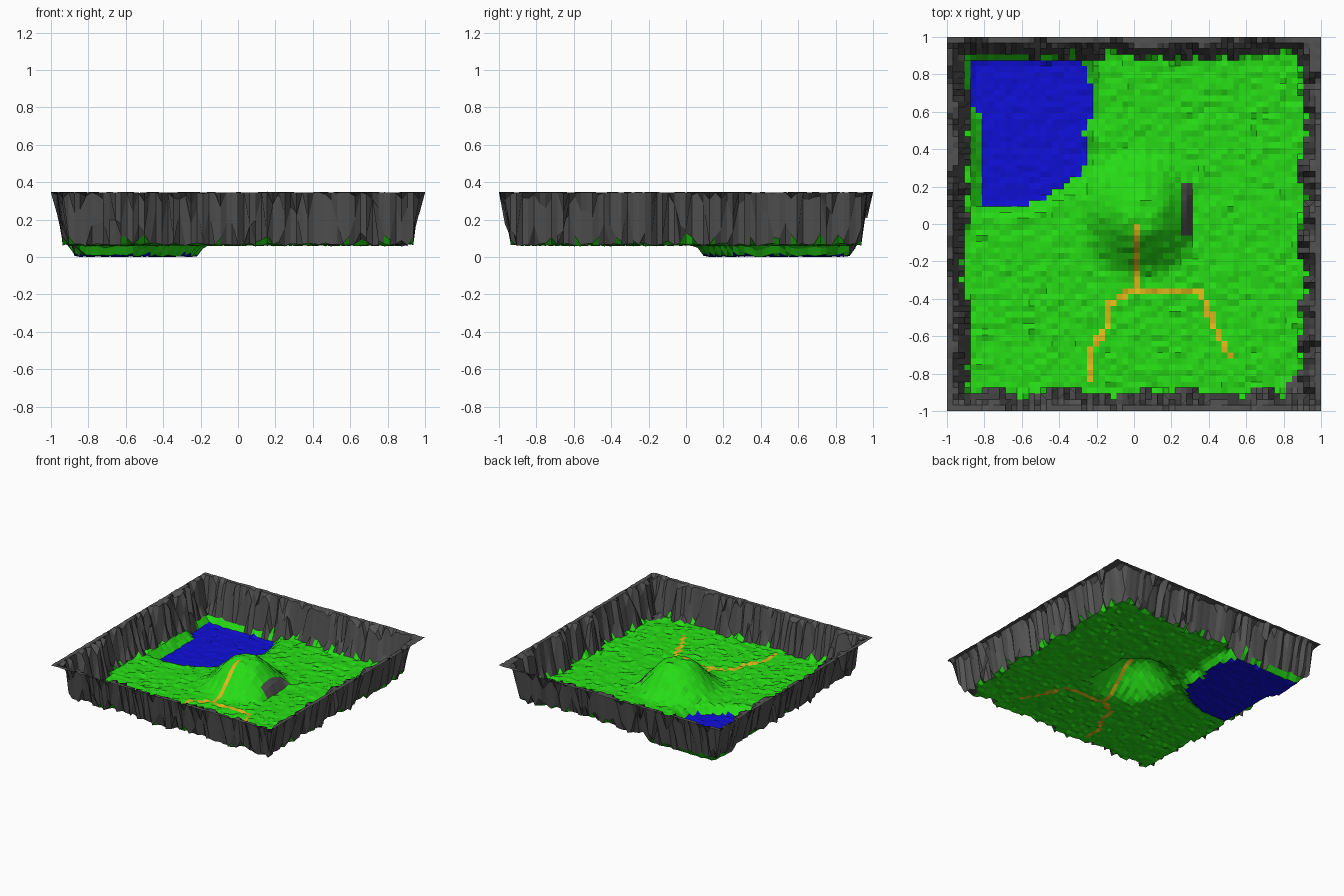
import bpy, bmesh, random
from mathutils import Vector, noise

if "Cube" in bpy.data.objects:
    bpy.data.objects.remove(bpy.data.objects["Cube"])

random.seed(4)
CELLS = 64
RIM, GROUND = 0.345, 0.06

LAKE = [(-.82, .10), (-.60, .10), (-.50, .13), (-.37, .20), (-.28, .28), (-.24, .38),
        (-.27, .50), (-.22, .58), (-.22, .72), (-.28, .87), (-.86, .87), (-.87, .65), (-.82, .58)]
PATHS = [[(.016, -.03), (.016, -.34), (-.13, -.43), (-.15, -.56), (-.23, -.67), (-.235, -.84)],
         [(.016, -.34), (.05, -.36), (.36, -.36), (.42, -.52), (.51, -.70)]]


def segment_distance(p, a, b):
    a, b = Vector(a), Vector(b)
    t = max(0, min(1, (p - a).dot(b - a) / (b - a).length_squared))
    return (p - a.lerp(b, t)).length


def line_distance(p, points):
    return min(segment_distance(p, a, b) for a, b in zip(points, points[1:]))


def lake_distance(p):
    """Signed distance to the shore, negative inside the lake."""
    ring = LAKE + LAKE[:1]
    inside = False
    for (ax, ay), (bx, by) in zip(ring, ring[1:]):
        if (ay > p.y) != (by > p.y) and p.x < ax + (bx - ax) * (p.y - ay) / (by - ay):
            inside = not inside
    d = line_distance(p, ring)
    return -d if inside else d


def smooth(t):
    t = max(0, min(1, t))
    return t * t * (3 - 2 * t)


def edge_distance(p):
    return 1 - max(abs(p.x), abs(p.y))


def height(p):
    # uneven meadow, sunk down at the lake
    shore = smooth((lake_distance(p) + 0.005) / 0.06)
    z = random.uniform(0, 0.010) + shore * (GROUND - 0.004 + random.uniform(0, 0.012))
    # central hill, cut off by a small cliff on the right
    if p.x < 0.29:
        r = (p - Vector((0.035, 0.05))).length
        z += 0.215 * smooth((0.36 - r) / 0.30)
    # ragged cliff wall round the border
    d = edge_distance(p)
    if d < 0.001:
        return RIM + random.uniform(-0.002, 0.004)
    w = 0.04 + 0.05 * noise.noise(Vector((p.x * 7, p.y * 7, 3))) + random.uniform(-0.02, 0.025)
    k = smooth(1 - (d - max(0, w)) / 0.055)
    return z + (RIM - z) * k


def face_colour(face):
    c = face.calc_center_median()
    p = c.xy
    top = max(v.co.z for v in face.verts)
    d = edge_distance(p)
    if d < 0.16 and top > 0.13:
        return 1
    if p.x > 0.8 and p.y < -0.78 and p.x - p.y > 1.68:
        return 1
    if 0.25 < p.x < 0.315 and -0.06 < p.y < 0.22:
        return 1
    if lake_distance(p) < 0:
        return 2
    if min(line_distance(p, path) for path in PATHS) < 0.017:
        return 3
    return 0


# terrain sheet
bm = bmesh.new()
bmesh.ops.create_grid(bm, x_segments=CELLS, y_segments=CELLS, size=1)
for v in bm.verts:
    v.co.z = height(v.co.xy)
for f in bm.faces:
    f.material_index = face_colour(f)
low = min(v.co.z for v in bm.verts)
for v in bm.verts:
    v.co.z -= low
mesh = bpy.data.meshes.new("terrain")
bm.to_mesh(mesh)
bm.free()

# meadow, rock, water and path colours
for name, colour in [("grass green", (.02, .72, .008)), ("rock grey", (.085, .085, .085)),
                     ("water blue", (.005, .005, .68)), ("path yellow", (.75, .48, .01))]:
    mat = bpy.data.materials.new(name)
    mat.diffuse_color = (*colour, 1)
    mat.use_nodes = True
    mat.node_tree.nodes["Principled BSDF"].inputs["Base Color"].default_value = mat.diffuse_color
    mesh.materials.append(mat)

terrain = bpy.data.objects.new("terrain", mesh)
bpy.context.collection.objects.link(terrain)
